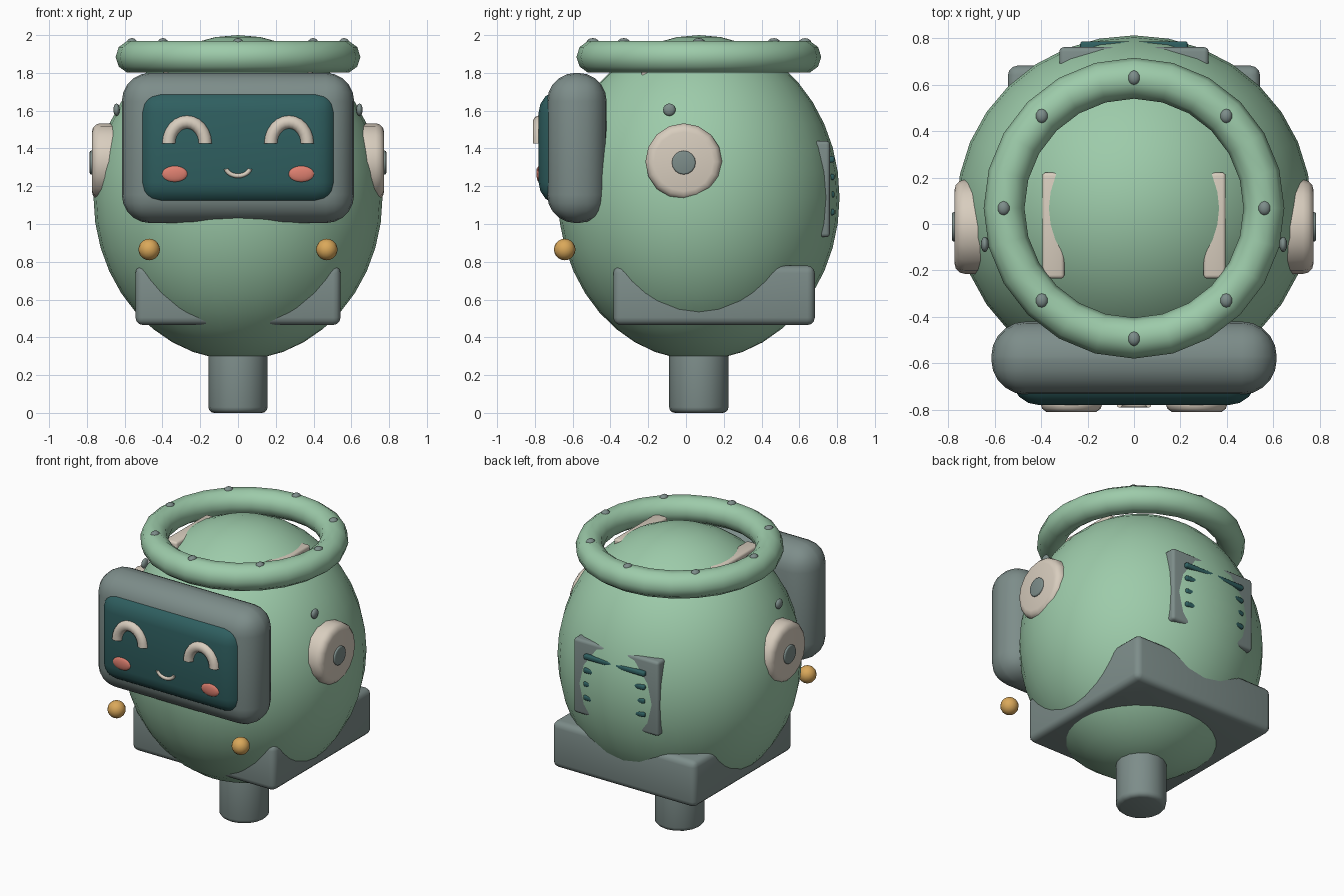
import bpy, bmesh, math
from mathutils import Matrix, Vector

cube = bpy.data.objects.get("Cube")
if cube:
    bpy.data.objects.remove(cube, do_unlink=True)


def material(name, hex_colour):
    rgb = [int(hex_colour[i:i + 2], 16) / 255 for i in (0, 2, 4)]
    lin = [c / 12.92 if c <= 0.04045 else ((c + 0.055) / 1.055) ** 2.4 for c in rgb]
    m = bpy.data.materials.new(name)
    m.use_nodes = True
    m.diffuse_color = (*lin, 1)
    m.node_tree.nodes["Principled BSDF"].inputs["Base Color"].default_value = (*lin, 1)
    return m


GREEN = material("sage_green", "9dcbaa")
GREY = material("slate_grey", "7d8d8a")
CREAM = material("warm_cream", "d8cdbe")
TEAL = material("deep_teal", "2f5f60")
PINK = material("coral_pink", "de8070")
GOLD = material("soft_gold", "daa85a")


def finish(name, bm, mat, angle=40):
    mesh = bpy.data.meshes.new(name)
    bmesh.ops.recalc_face_normals(bm, faces=bm.faces)
    bm.to_mesh(mesh)
    bm.free()
    mesh.materials.append(mat)
    mesh.shade_smooth()
    mesh.set_sharp_from_angle(angle=math.radians(angle))
    ob = bpy.data.objects.new(name, mesh)
    bpy.context.collection.objects.link(ob)
    return ob


def box(name, mat, lo, hi, bevel, segments=3):
    """Rounded box between two corners."""
    lo, hi = Vector(lo), Vector(hi)
    bm = bmesh.new()
    bmesh.ops.create_cube(bm, size=1, matrix=Matrix.Translation((lo + hi) / 2)
                          @ Matrix.Diagonal((*(hi - lo), 1)))
    bmesh.ops.bevel(bm, geom=bm.edges[:], offset=bevel, segments=segments,
                    profile=0.5, affect='EDGES', clamp_overlap=True)
    return finish(name, bm, mat)


def ball(name, mat, centre, radii, u=16, v=10):
    bm = bmesh.new()
    bmesh.ops.create_uvsphere(bm, u_segments=u, v_segments=v, radius=1,
                              matrix=Matrix.Translation(centre) @ Matrix.Diagonal((*radii, 1)))
    return finish(name, bm, mat, 80)


def drum(name, mat, centre, radius, depth, bevel, sides=16, axis='Z'):
    """Cylinder with rounded rims."""
    turn = Matrix.Rotation(math.pi / 2, 4, 'Y') if axis == 'X' else Matrix()
    bm = bmesh.new()
    bmesh.ops.create_cone(bm, cap_ends=True, segments=sides, radius1=radius, radius2=radius,
                          depth=depth, matrix=Matrix.Translation(centre) @ turn)
    rims = [e for e in bm.edges if any(len(f.verts) > 4 for f in e.link_faces)]
    bmesh.ops.bevel(bm, geom=rims, offset=bevel, segments=3, profile=0.5, affect='EDGES')
    return finish(name, bm, mat)


def tube(name, mat, path, radius, sides, closed=False):
    """Round tube swept along a planar path of (centre, outward, side) frames."""
    bm = bmesh.new()
    rings = []
    for centre, out, side in path:
        rings.append([bm.verts.new(centre + radius * (math.cos(a) * out + math.sin(a) * side))
                      for a in (2 * math.pi * k / sides for k in range(sides))])
    n = len(rings)
    for i in range(n if closed else n - 1):
        a, b = rings[i], rings[(i + 1) % n]
        for k in range(sides):
            j = (k + 1) % sides
            bm.faces.new((a[k], a[j], b[j], b[k]))
    if not closed:
        bm.faces.new(rings[0])
        bm.faces.new(rings[-1])
    return finish(name, bm, mat, 60)


def arc(name, mat, centre, rx, rz, start, end, radius, steps=12):
    """Tube arc facing the front."""
    path = []
    for i in range(steps + 1):
        t = math.radians(start + (end - start) * i / steps)
        out = Vector((math.cos(t), 0, math.sin(t)))
        path.append((Vector(centre) + Vector((rx * out.x, 0, rz * out.z)), out, Vector((0, 1, 0))))
    return tube(name, mat, path, radius, 10)


CY = 0.068  # depth of the body axis

# Body, neck post and base block
ball("body", GREEN, (0, CY, 1.14), (0.765, 0.745, 0.86), 32, 20)
drum("neck_post", GREY, (0, CY, 0.2), 0.157, 0.4, 0.03)
box("base_block", GREY, (-0.543, -0.385, 0.465), (0.543, 0.682, 0.78), 0.04)

# Crown ring with rivets
path = []
for i in range(24):
    t = math.tau * i / 24
    out = Vector((math.cos(t), math.sin(t), 0))
    path.append((Vector((0, CY, 1.885)) + 0.56 * out, out, Vector((0, 0, 1))))
tube("crown_ring", GREEN, path, 0.088, 10, closed=True)
for i in range(8):
    t = math.tau * i / 8
    ball(f"ring_rivet_{i + 1}", GREY,
         (0.562 * math.cos(t), CY + 0.562 * math.sin(t), 1.962), (0.028, 0.033, 0.022), 10, 6)

# Face housing and screen
box("face_housing", GREY, (-0.615, -0.735, 1.005), (0.615, -0.42, 1.8), 0.15, 5)
box("screen", TEAL, (-0.53, -0.78, 1.10), (0.53, -0.5, 1.71), 0.12, 4)
arc("mouth", CREAM, (0, -0.779, 1.3), 0.064, 0.045, 190, 350, 0.012)

# Back panel and vent slats
box("back_panel", GREY, (-0.322, 0.6, 0.93), (0.322, 0.762, 1.44), 0.02)
for i in range(4):
    z = 1.342 - 0.093 * i
    box(f"vent_slat_{i + 1}", TEAL, (-0.232, 0.68, z - 0.017), (0.232, 0.787, z + 0.017), 0.012)

# Paired parts
for label, s in (("left", 1), ("right", -1)):
    arc(f"{label}_eye", CREAM, (s * 0.27, -0.775, 1.425), 0.097, 0.115, 0, 180, 0.036)
    ball(f"{label}_cheek", PINK, (s * 0.335, -0.777, 1.265), (0.07, 0.015, 0.043))
    drum(f"{label}_ear", CREAM, (s * 0.67, -0.012, 1.33), 0.203, 0.208, 0.045, 16, 'X')
    drum(f"{label}_ear_cap", GREY, (s * 0.745, -0.012, 1.325), 0.063, 0.08, 0.008, 16, 'X')
    ball(f"{label}_side_stud", GREY, (s * 0.643, -0.088, 1.605), (0.017, 0.033, 0.033), 12, 8)
    ball(f"{label}_gold_knob", GOLD, (s * 0.47, -0.642, 0.865), (0.057, 0.057, 0.057))
    xs = sorted((s * 0.3, s * 0.395))
    box(f"{label}_top_rail", CREAM, (xs[0], -0.235, 1.68), (xs[1], 0.222, 1.893), 0.015)
